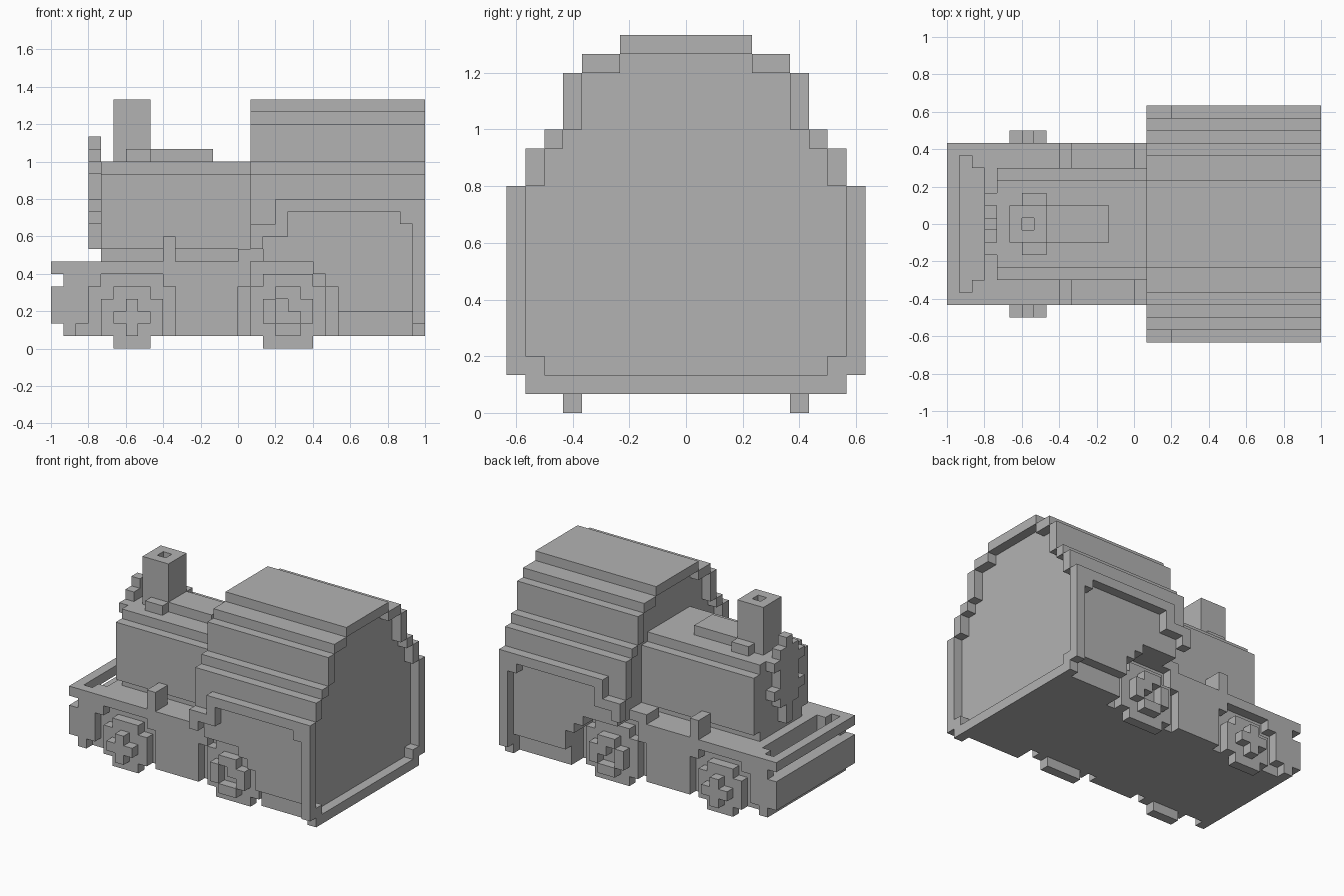
import bpy
import bmesh
from mathutils import Matrix, Vector

cube = bpy.data.objects.get("Cube")
if cube:
    bpy.data.objects.remove(cube, do_unlink=True)

UNIT = 1 / 15  # size of one block

grey = bpy.data.materials.new("plain grey")
grey.use_nodes = True
colour = (0.45, 0.45, 0.45, 1)
grey.diffuse_color = colour
grey.node_tree.nodes["Principled BSDF"].inputs["Base Color"].default_value = colour


def build(name, boxes, mirror=False):
    """Make one object from boxes (x0, x1, y0, y1, z0, z1) in block units."""
    bm = bmesh.new()
    if mirror:
        boxes = boxes + [(a, b, -d, -c, e, f) for a, b, c, d, e, f in boxes]
    for x0, x1, y0, y1, z0, z1 in boxes:
        mid = Vector((x0 + x1, y0 + y1, z0 + z1)) * UNIT / 2
        size = Vector((x1 - x0, y1 - y0, z1 - z0)) * UNIT
        placing = Matrix.Translation(mid) @ Matrix.Diagonal(size.to_4d())
        bmesh.ops.create_cube(bm, size=1, matrix=placing)
    mesh = bpy.data.meshes.new(name)
    bm.to_mesh(mesh)
    bm.free()
    mesh.materials.append(grey)
    obj = bpy.data.objects.new(name, mesh)
    bpy.context.collection.objects.link(obj)


def wide(x0, x1, half, z0, z1):
    """Box centred across the width."""
    return (x0, x1, -half, half, z0, z1)


def plate(y0, y1, rects):
    """Side plate made of (x0, x1, z0, z1) rectangles."""
    return [(a, b, y0, y1, c, d) for a, b, c, d in rects]


# Chassis core and running boards
build("chassis", [wide(-14, -12, 5.5, 1, 5), wide(-12, 14, 5.5, 1, 7)])
build("chassis_side", plate(5.5, 6.5, [
    (-14, -13, 1, 5), (-13, -12, 2, 5), (-12, -11, 5, 7), (-11, 1, 6, 7),
    (-6, -5, 5, 6), (-5, 0, 1, 6), (0, 1, 5, 6)]), mirror=True)

# Front bumper, rail and rail posts
build("front_bumper", [wide(-15, -14, 6.5, 2, 5)])
build("front_rail", [wide(-15, -14, 6.5, 6, 7)])
build("rail_post", [(-14, -13, 5.5, 6.5, 5, 7), (-13, -12, 4.5, 6.5, 5, 7)], mirror=True)

# Boiler with stepped top and bottom
build("boiler", [wide(-11, 2, 3.5, 7, 8), wide(-11, 2, 4.5, 8, 14), wide(-11, 2, 3.5, 14, 15)])
build("boiler_bracket", [(-6, -5, 4.5, 6.5, 7, 9)], mirror=True)
build("cab_step", [(0, 2, 4.5, 6.5, 7, 8)], mirror=True)

# Ornament on the boiler front
build("boiler_ornament", [
    wide(-12, -11, half, z0, z1) for half, z0, z1 in
    [(0.5, 8, 10), (1.5, 10, 11), (2.5, 11, 12), (1.5, 12, 14), (2.5, 14, 15), (1.5, 15, 16), (0.5, 16, 17)]])

# Chimney with a square hole, foot and spine
build("chimney", [
    wide(-10, -7, 1.5, 15, 19), wide(-10, -9, 1.5, 19, 20), wide(-8, -7, 1.5, 19, 20),
    (-9, -8, 0.5, 1.5, 19, 20), (-9, -8, -1.5, -0.5, 19, 20)])
build("chimney_foot", [wide(-9, -7, 2.5, 15, 16)])
build("boiler_spine", [wide(-7, -2, 1.5, 15, 16)])

# Cab body; upper rows are z0, z1, outer half width, inner half width
roof_rows = [(12, 14, 8.5, 7.5), (14, 15, 7.5, 6.5), (15, 18, 6.5, 5.5), (18, 19, 5.5, 3.5)]
build("cab_body", [wide(2, 14, outer, z0, z1) for z0, z1, outer, inner in roof_rows] + [
    wide(2, 14, 8.5, 7, 12), wide(6, 14, 8.5, 6, 7), wide(7, 14, 8.5, 5, 6),
    wide(8, 14, 8.5, 3, 5), wide(8, 14, 7.5, 1, 3)])
build("cab_roof", [wide(1, 15, 3.5, 19, 20)])


def rim(name, x, rows):
    """Mirrored end rim following the stepped outline."""
    build(name, [(x, x + 1, inner, outer, z0, z1) for z0, z1, outer, inner in rows], mirror=True)


# Raised rims around both cab ends
rim("cab_rear_rim", 14, roof_rows + [(3, 12, 9.5, 8.5), (2, 3, 9.5, 7.5)])
build("cab_rear_sill", [wide(14, 15, 8.5, 1, 2)])
rim("cab_front_rim", 1, roof_rows + [(10, 12, 8.5, 7.5), (8, 10, 9.5, 8.5)])

# Raised frame around the cab side panel
build("cab_side_frame", plate(8.5, 9.5, [
    (3, 15, 11, 12), (13, 15, 10, 11), (14, 15, 2, 10),
    (3, 4, 9, 11), (1, 3, 9, 10), (1, 2, 8, 9)]), mirror=True)

# Wheels with raised hubs
build("front_wheel", plate(5.5, 6.5, [(-10, -7, 0, 5), (-11, -6, 1, 4)]), mirror=True)
build("front_hub", plate(6.5, 7.5, [(-10, -7, 2, 3), (-9, -8, 1, 4)]), mirror=True)
build("rear_wheel", plate(5.5, 6.5, [(2, 6, 0, 6), (1, 7, 1, 5)]), mirror=True)
build("rear_hub", plate(6.5, 7.5, [
    (3, 5, 1, 2), (3, 5, 4, 5), (2, 3, 2, 4), (5, 6, 2, 4), (4, 5, 3, 4)]), mirror=True)
